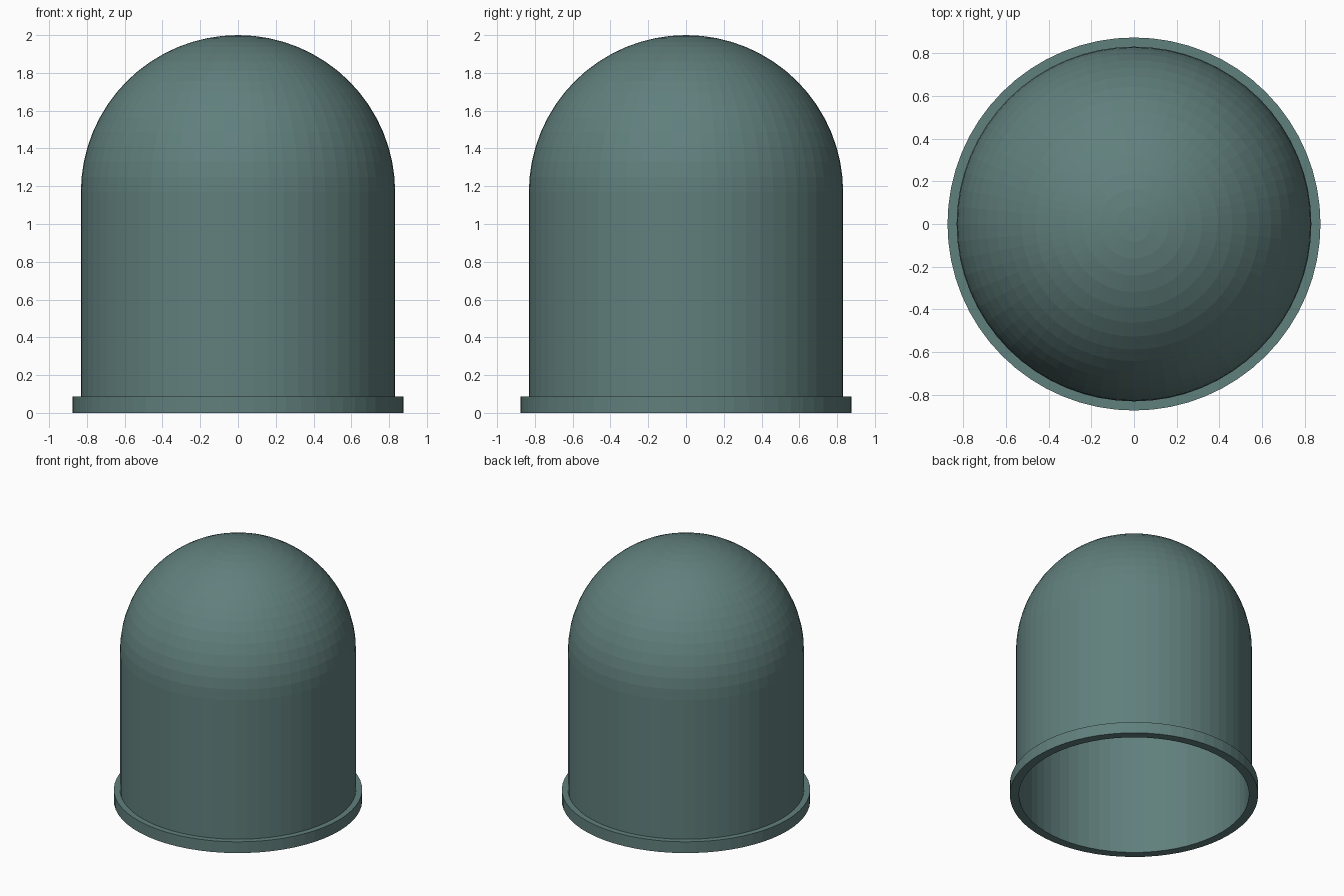
import bpy, bmesh, math

# Remove the default object
default = bpy.data.objects.get("Cube")
if default:
    bpy.data.objects.remove(default, do_unlink=True)

SEGMENTS, RINGS = 64, 16
OUTER, INNER, FLANGE = 0.832, 0.811, 0.875
FLANGE_TOP = 0.0875
SPRING = 2.0 - OUTER  # height where the wall turns into the dome

# Single flat colour
teal = bpy.data.materials.new("grey_teal")
colour = (0.118, 0.214, 0.204, 1.0)
teal.diffuse_color = colour
teal.use_nodes = True
teal.node_tree.nodes["Principled BSDF"].inputs["Base Color"].default_value = colour


def dome_arc(radius):
    """Quarter circle from the apex down to the top of the wall."""
    angles = [math.pi / 2 * i / RINGS for i in range(RINGS + 1)]
    return [(radius * math.sin(a), SPRING + radius * math.cos(a)) for a in angles]


def lathe(name, profile, material):
    """Spin an (r, z) profile around the z axis."""
    bm = bmesh.new()
    verts = [bm.verts.new((r, 0, z)) for r, z in profile]
    edges = [bm.edges.new(pair) for pair in zip(verts, verts[1:])]
    bmesh.ops.spin(bm, geom=verts + edges, cent=(0, 0, 0), axis=(0, 0, 1),
                   angle=math.tau, steps=SEGMENTS, use_merge=True)
    bmesh.ops.remove_doubles(bm, verts=bm.verts, dist=0.0001)
    bmesh.ops.recalc_face_normals(bm, faces=bm.faces)
    mesh = bpy.data.meshes.new(name)
    bm.to_mesh(mesh)
    bm.free()
    mesh.materials.append(material)
    obj = bpy.data.objects.new(name, mesh)
    bpy.context.collection.objects.link(obj)
    return obj


# Hollow dome: outer skin, bottom flange, then the inner skin back to the apex
flange = [(OUTER, FLANGE_TOP), (FLANGE, FLANGE_TOP), (FLANGE, 0),
          (INNER, 0), (INNER, FLANGE_TOP)]
lathe("domed_cover", dome_arc(OUTER) + flange + dome_arc(INNER)[::-1], teal)
